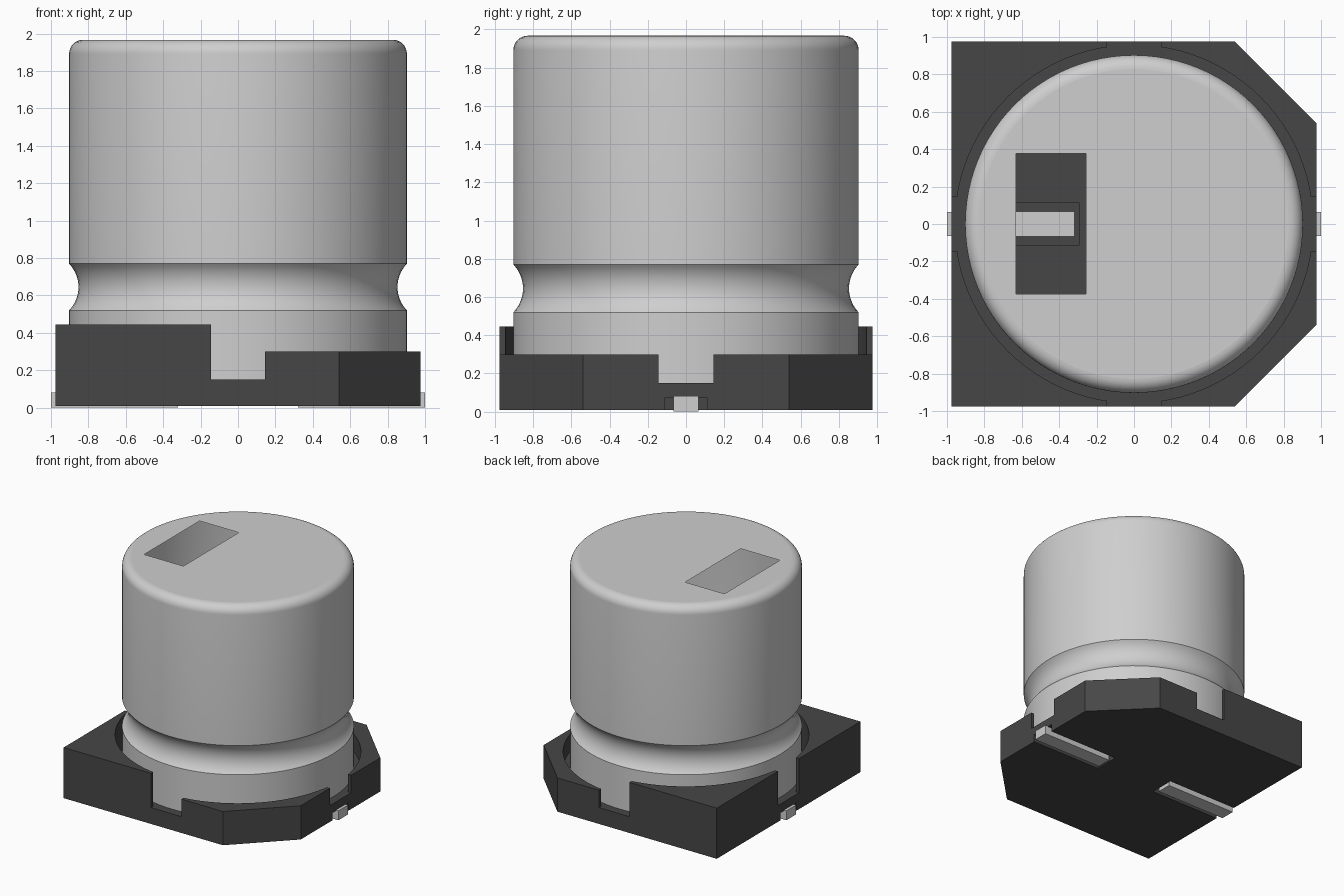
import bpy, bmesh, math
from mathutils import Vector

if "Cube" in bpy.data.objects:
    bpy.data.objects.remove(bpy.data.objects["Cube"], do_unlink=True)


def material(name, rgb):
    m = bpy.data.materials.new(name)
    m.use_nodes = True
    m.diffuse_color = (*rgb, 1)
    bsdf = next(n for n in m.node_tree.nodes if n.type == 'BSDF_PRINCIPLED')
    bsdf.inputs["Base Color"].default_value = (*rgb, 1)
    return m


metal = material("light grey metal", (0.62, 0.62, 0.62))
plastic = material("dark grey plastic", (0.062, 0.062, 0.062))


def finish(bm, name, mat=None):
    me = bpy.data.meshes.new(name)
    bm.to_mesh(me)
    bm.free()
    ob = bpy.data.objects.new(name, me)
    bpy.context.collection.objects.link(ob)
    if mat:
        me.materials.append(mat)
    return ob


def box(name, x, y, z, mat=None):
    bm = bmesh.new()
    bmesh.ops.create_cube(bm, size=1)
    for v in bm.verts:
        v.co = [r[0] + (c + 0.5) * (r[1] - r[0]) for c, r in zip(v.co, (x, y, z))]
    return finish(bm, name, mat)


def prism(name, points, z0, z1, mat=None):
    bm = bmesh.new()
    face = bm.faces.new([bm.verts.new((x, y, z0)) for x, y in points])
    top = bmesh.ops.extrude_face_region(bm, geom=[face])["geom"]
    bmesh.ops.translate(bm, vec=(0, 0, z1 - z0),
                        verts=[g for g in top if isinstance(g, bmesh.types.BMVert)])
    bmesh.ops.recalc_face_normals(bm, faces=bm.faces)
    return finish(bm, name, mat)


def circle(r, n=96):
    return [(r * math.cos(2 * math.pi * i / n), r * math.sin(2 * math.pi * i / n))
            for i in range(n)]


def activate(ob):
    bpy.ops.object.select_all(action='DESELECT')
    ob.select_set(True)
    bpy.context.view_layer.objects.active = ob


def combine(ob, tool, operation='DIFFERENCE'):
    tool.hide_render = True
    mod = ob.modifiers.new("combine", 'BOOLEAN')
    mod.operation, mod.object, mod.solver = operation, tool, 'EXACT'
    activate(ob)
    bpy.ops.object.modifier_apply(modifier=mod.name)
    bpy.data.objects.remove(tool, do_unlink=True)


def smooth(ob):
    activate(ob)
    bpy.ops.object.shade_smooth_by_angle(angle=math.radians(30))


# Plastic base: square with two chamfered corners, tall on the plain side
B, C = 0.975, 0.54
base = prism("base", [(-B, -B), (C, -B), (B, -C), (B, C), (C, B), (-B, B)],
             0.01, 0.445, plastic)
combine(base, box("low_side_cutter", (0, 1.2), (-1.2, 1.2), (0.30, 0.6)))
combine(base, prism("recess_cutter", circle(0.957), 0.15, 0.6))
combine(base, box("notch_cutter_y", (-0.145, 0.145), (-1.2, 1.2), (0.15, 0.6)))
combine(base, box("notch_cutter_x", (-1.2, 1.2), (-0.145, 0.145), (0.15, 0.6)))
combine(base, prism("pocket_cutter", circle(0.896), 0.015, 0.6))

# Lead channels: thin roof in the pocket, open underneath
for s in (-1, 1):
    def span(a, b):
        return sorted((s * a, s * b))
    combine(base, box("channel_roof", span(0.291, 0.93), (-0.114, 0.114),
                      (0.012, 0.079), plastic), 'UNION')
    combine(base, box("channel_cutter", span(0.295, 1.2), (-0.11, 0.11), (-0.1, 0.075)))
smooth(base)

# Two flat leads, seated in the channels
for name, x in (("left_lead", (0.32, 1.0)), ("right_lead", (-1.0, -0.32))):
    box(name, x, (-0.065, 0.065), (0, 0.081), metal)

# Metal can: turned profile with a rolled groove and a rounded top rim
R, TOP, FILLET, GR = 0.903, 1.967, 0.075, 0.181
profile = [(R, 0.15)]
half = math.asin(0.125 / GR)
for i in range(15):
    a = -half + 2 * half * i / 14
    profile.append((R + GR * math.cos(half) - GR * math.cos(a), 0.645 + GR * math.sin(a)))
for i in range(9):
    a = math.pi / 2 * i / 8
    profile.append((R - FILLET + FILLET * math.cos(a), TOP - FILLET + FILLET * math.sin(a)))

bm = bmesh.new()
rings = [[bm.verts.new((x, y, z)) for x, y in circle(r)] for r, z in profile]
for lower, upper in zip(rings, rings[1:]):
    for i in range(len(lower)):
        j = (i + 1) % len(lower)
        bm.faces.new((lower[i], lower[j], upper[j], upper[i]))
cap = [bm.faces.new(rings[-1])]

# Rectangular window in the top
x0, x1, y0, y1 = -0.63, -0.257, -0.375, 0.378
for co, no in (((x0, 0, TOP), (1, 0, 0)), ((x1, 0, TOP), (1, 0, 0)),
               ((0, y0, TOP), (0, 1, 0)), ((0, y1, TOP), (0, 1, 0))):
    cap = [f for f in bm.faces if all(v.co.z > TOP - 1e-5 for v in f.verts)]
    geom = set(cap) | {e for f in cap for e in f.edges} | {v for f in cap for v in f.verts}
    bmesh.ops.bisect_plane(bm, geom=list(geom), plane_co=Vector(co), plane_no=Vector(no))
window = []
for f in bm.faces:
    c = f.calc_center_median()
    if c.z > TOP - 1e-5 and x0 < c.x < x1 and y0 < c.y < y1:
        window.append(f)
bmesh.ops.delete(bm, geom=window, context='FACES')
can = finish(bm, "can", metal)
smooth(can)
for p in can.data.polygons:
    if p.normal.z > 0.999:
        p.use_smooth = False
